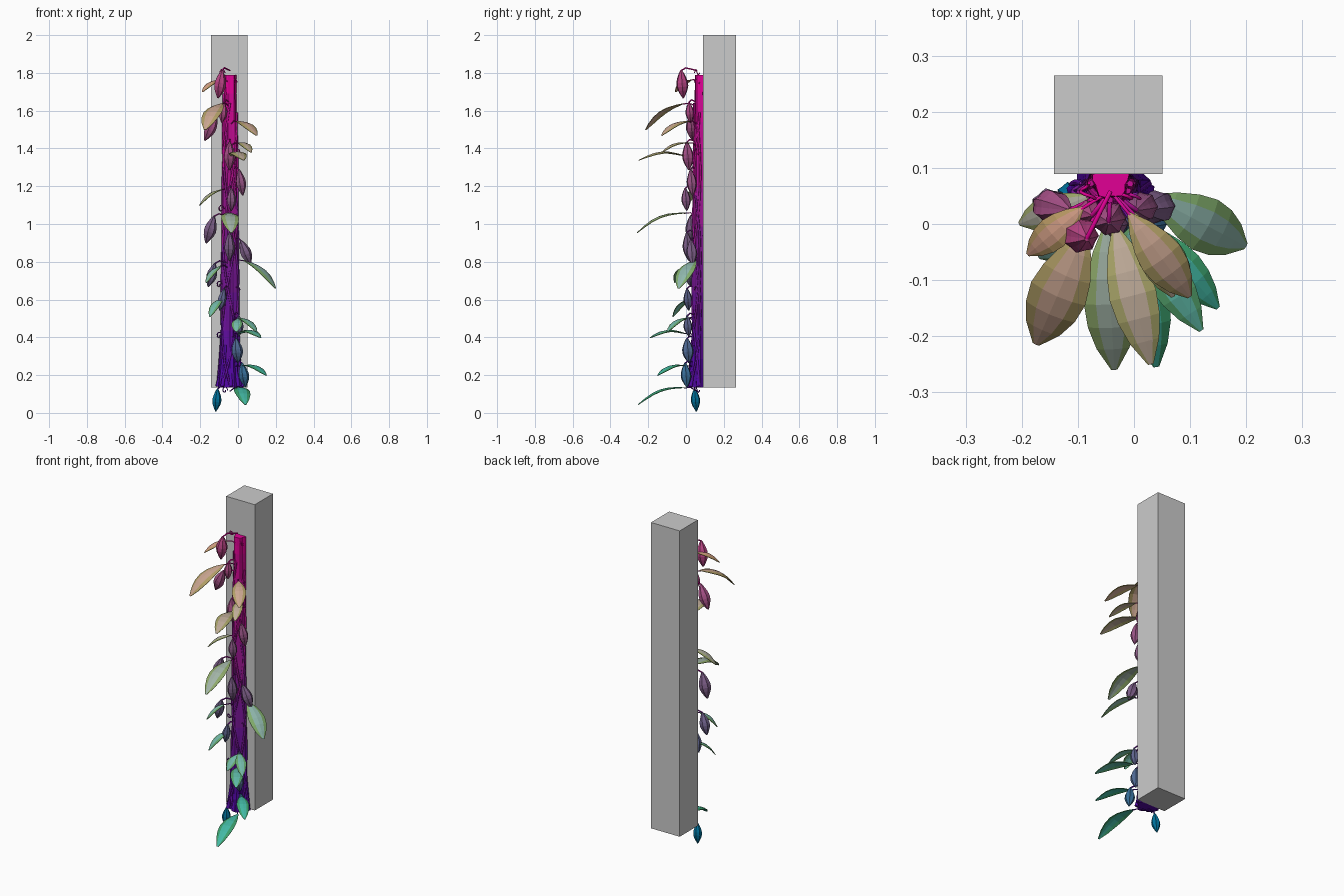
import bpy, bmesh, random
from math import sin, cos, pi
from mathutils import Vector

if "Cube" in bpy.data.objects:
    bpy.data.objects.remove(bpy.data.objects["Cube"])

random.seed(4)
Z = Vector((0, 0, 1))
TX, TY, WALL = -0.042, 0.078, 0.089

# Height-graded colours: bottom, middle, top
PALETTE = {
    "bark": [(0.05, 0.0, 0.40), (0.22, 0.01, 0.28), (0.75, 0.0, 0.30)],
    "leaf": [(0.0, 0.48, 0.36), (0.28, 0.48, 0.42), (0.68, 0.36, 0.25)],
    "rim": [(0.0, 0.33, 0.15), (0.22, 0.42, 0.15), (0.50, 0.33, 0.13)],
    "pod": [(0.0, 0.17, 0.34), (0.20, 0.11, 0.24), (0.50, 0.06, 0.24)],
}


def material(kind, z):
    step = max(0, min(10, round(z / 1.8 * 10)))
    name = f"{kind}_{step}"
    mat = bpy.data.materials.get(name)
    if not mat:
        mat = bpy.data.materials.new(name)
        a, b, c = [Vector(v) for v in PALETTE[kind]]
        t = step / 5
        col = a.lerp(b, t) if t < 1 else b.lerp(c, t - 1)
        mat.diffuse_color = (*col, 1)
        mat.use_nodes = True
        mat.node_tree.nodes["Principled BSDF"].inputs["Base Color"].default_value = mat.diffuse_color
    return mat


def build(name, verts, faces, mats=()):
    mesh = bpy.data.meshes.new(name)
    mesh.from_pydata(verts, [], faces)
    for m in mats:
        mesh.materials.append(m)
    bm = bmesh.new()
    bm.from_mesh(mesh)
    bmesh.ops.recalc_face_normals(bm, faces=bm.faces)
    bm.to_mesh(mesh)
    bm.free()
    ob = bpy.data.objects.new(name, mesh)
    bpy.context.collection.objects.link(ob)
    return ob


def tube(name, pts, r, kind, r_end=None):
    cu = bpy.data.curves.new(name, "CURVE")
    cu.dimensions = "3D"
    cu.bevel_depth = 1
    cu.bevel_resolution = 1
    cu.use_fill_caps = True
    sp = cu.splines.new("POLY")
    sp.points.add(len(pts) - 1)
    for i, p in enumerate(pts):
        sp.points[i].co = (*p, 1)
        t = i / (len(pts) - 1)
        sp.points[i].radius = r + ((r_end or r) - r) * t
    cu.materials.append(material(kind, sum(p[2] for p in pts) / len(pts)))
    ob = bpy.data.objects.new(name, cu)
    bpy.context.collection.objects.link(ob)


def trunk_radius(z):
    flare = max(0, 1 - (z - 0.135) / 0.35) ** 2 * 0.020
    return 0.046 - 0.015 * (z - 0.135) / 1.65 + flare


# Grey post behind the plant
bpy.ops.mesh.primitive_cube_add(size=1, location=(-0.046, 0.177, 1.067))
post = bpy.context.object
post.name = "post"
post.scale = (0.193, 0.175, 1.865)

# Fluted, twisting trunk pressed flat against the post
N, RINGS = 20, 34
verts, faces = [], []
for i in range(RINGS):
    z = 0.135 + 1.655 * i / (RINGS - 1)
    for j in range(N):
        a = 2 * pi * j / N
        r = trunk_radius(z) * (1 + 0.11 * cos(5 * a + 2.5 * z) + random.uniform(-.03, .03))
        verts.append((TX + r * cos(a), min(WALL, TY + r * sin(a)), z))
for i in range(RINGS - 1):
    for j in range(N):
        k = (j + 1) % N
        faces.append((i * N + j, i * N + k, i * N + N + k, i * N + N + j))
faces += [tuple(range(N)), tuple(range((RINGS - 1) * N, RINGS * N))]
trunk = build("trunk", verts, faces, [material("bark", k * 0.18) for k in range(11)])
for p in trunk.data.polygons:
    p.material_index = min(10, round(p.center.z / 0.18))

# Climbing strands winding along the front of the trunk
for s in range(5):
    pts = []
    for i in range(25):
        z = 0.14 + (1.55 - 0.05 * s) * i / 24
        a = pi * (1.5 + 0.48 * sin(z * 3 + s * 1.35))
        r = trunk_radius(z) + 0.003
        pts.append((TX + r * cos(a), TY + r * sin(a), z))
    for b in range(4):
        tube("strand", pts[b * 6:b * 6 + 7], 0.006, "bark")

# Root toes at the base
for a in (1.08, 1.3, 1.52, 1.72, 1.93):
    d = Vector((cos(a * pi), sin(a * pi), 0))
    c = Vector((TX, TY, 0))
    tube("root", [c + d * 0.043 + Z * 0.36, c + d * 0.05 + Z * 0.22, c + d * 0.07 + Z * 0.14],
         0.007, "bark", 0.011)


def leaf(base, tip, width):
    base, tip = Vector(base), Vector(tip)
    d = tip - base
    side = d.cross(Z).normalized()
    up = side.cross(d).normalized()
    prof = [0.06, 0.55, 0.86, 1.0, 0.9, 0.62, 0.12]
    verts, faces = [], []
    for i, w in enumerate(prof):
        t = i / 6
        c = base + d * t + up * (0.13 * d.length * sin(pi * t))
        for u in (-1, -0.55, 0, 0.55, 1):
            verts.append(c + side * (u * w * width / 2) - up * (u * u * w * width * 0.1))
    for i in range(6):
        for j in range(4):
            q = i * 5 + j
            faces.append((q, q + 1, q + 6, q + 5))
    ob = build("leaf", verts, faces, [material("leaf", base.z), material("rim", base.z)])
    for k, p in enumerate(ob.data.polygons):
        p.material_index = int(k % 4 in (0, 3))
    m = ob.modifiers.new("thickness", "SOLIDIFY")
    m.thickness = 0.003
    root = Vector((TX, TY - 0.02, base.z - 0.02))
    tube("leaf_stem", [root, root.lerp(base, 0.6) + Z * 0.008, base + d * 0.04], 0.003, "bark")


# Leaves: base, tip, width
for args in [
    ((-.09, .03, 1.765), (-.19, -.055, 1.70), .06), ((-.085, -.01, 1.64), (-.175, -.215, 1.50), .105),
    ((-.01, .02, 1.545), (.10, -.13, 1.47), .08), ((-.035, 0, 1.36), (.03, -.25, 1.34), .085),
    ((0, .02, 1.43), (.07, -.13, 1.38), .06), ((-.08, .05, 1.185), (-.205, 0, 1.10), .06),
    ((-.05, 0, 1.06), (-.035, -.26, .955), .095), ((.03, .05, .81), (.2, -.04, .66), .10),
    ((-.08, .03, .61), (-.15, -.07, .51), .06), ((0, .01, .505), (.10, -.10, .43), .06),
    ((0, 0, .42), (.12, -.19, .40), .075), ((.02, 0, .25), (.15, -.15, .20), .07),
    ((0, 0, .135), (.04, -.255, .045), .085), ((-.09, 0, .78), (-.17, -.06, .69), .06),
    ((.0, .0, .50), (-.01, -.09, .43), .06),
]:
    leaf(*args)


def pod(x, y, z, length, width, tilt):
    axis = Vector((tilt, -0.08, 1)).normalized()
    sx = axis.cross(Vector((0, 1, 0))).normalized()
    sy = axis.cross(sx)
    c = Vector((x, y, z))
    n, prof = 14, [0.12, 0.5, 0.82, 1, 0.97, 0.78, 0.5, 0.16]
    verts, faces = [], []
    for i, w in enumerate(prof):
        for j in range(n):
            a = 2 * pi * j / n
            r = w * width / 2 * (1.04 if j % 2 else 0.90)
            v = c + axis * (length * (i / 7 - 0.5)) + (sx * cos(a) + sy * sin(a)) * r
            v.y = min(v.y, WALL)
            verts.append(v)
    for i in range(7):
        for j in range(n):
            k = (j + 1) % n
            faces.append((i * n + j, i * n + k, i * n + n + k, i * n + n + j))
    faces += [tuple(range(n)), tuple(range(7 * n, 8 * n))]
    build("pod", verts, faces, [material("pod", z)])
    top = c + axis * length * 0.49
    root = Vector((TX, TY - 0.02, max(0.145, top.z)))
    tube("pod_stem", [root, root.lerp(top, 0.7) + Z * 0.014, top], 0.004, "bark")


# Hanging pods: centre, length, width, sideways tilt
for args in [
    (-.095, -.02, 1.74, .15, .062, .15), (-.145, .03, 1.51, .15, .06, .45),
    (-.08, .02, 1.59, .11, .045, .1), (-.045, .01, 1.36, .15, .06, 0),
    (.015, .03, 1.22, .14, .052, -.15), (-.035, .0, 1.13, .12, .048, 0),
    (-.148, .03, .97, .15, .065, .3), (-.045, .01, .88, .15, .055, 0),
    (.04, .03, .85, .14, .058, -.4), (-.14, .02, .73, .13, .055, .3),
    (-.085, .01, .60, .12, .045, .2), (-.005, .01, .33, .13, .06, -.1),
    (.03, .0, .20, .13, .055, -.15), (-.113, .05, .068, .12, .048, .08),
    (.005, .01, .46, .11, .045, 0),
]:
    pod(*args)

# Small curling flower stalks
for x, z in [(-.085, 1.80), (-.02, 1.75), (-.10, .41), (-.07, .12), (-.10, .68),
             (-.005, 1.38), (-.09, 1.08), (-.005, .65)]:
    pts = [(x + 0.016 * cos(t * 0.9) * (1 - t / 10), 0.045 + 0.004 * t,
            z + 0.022 * sin(t * 0.9) * (1 - t / 10)) for t in range(8)]
    tube("flower_stalk", pts, 0.003, "bark")
